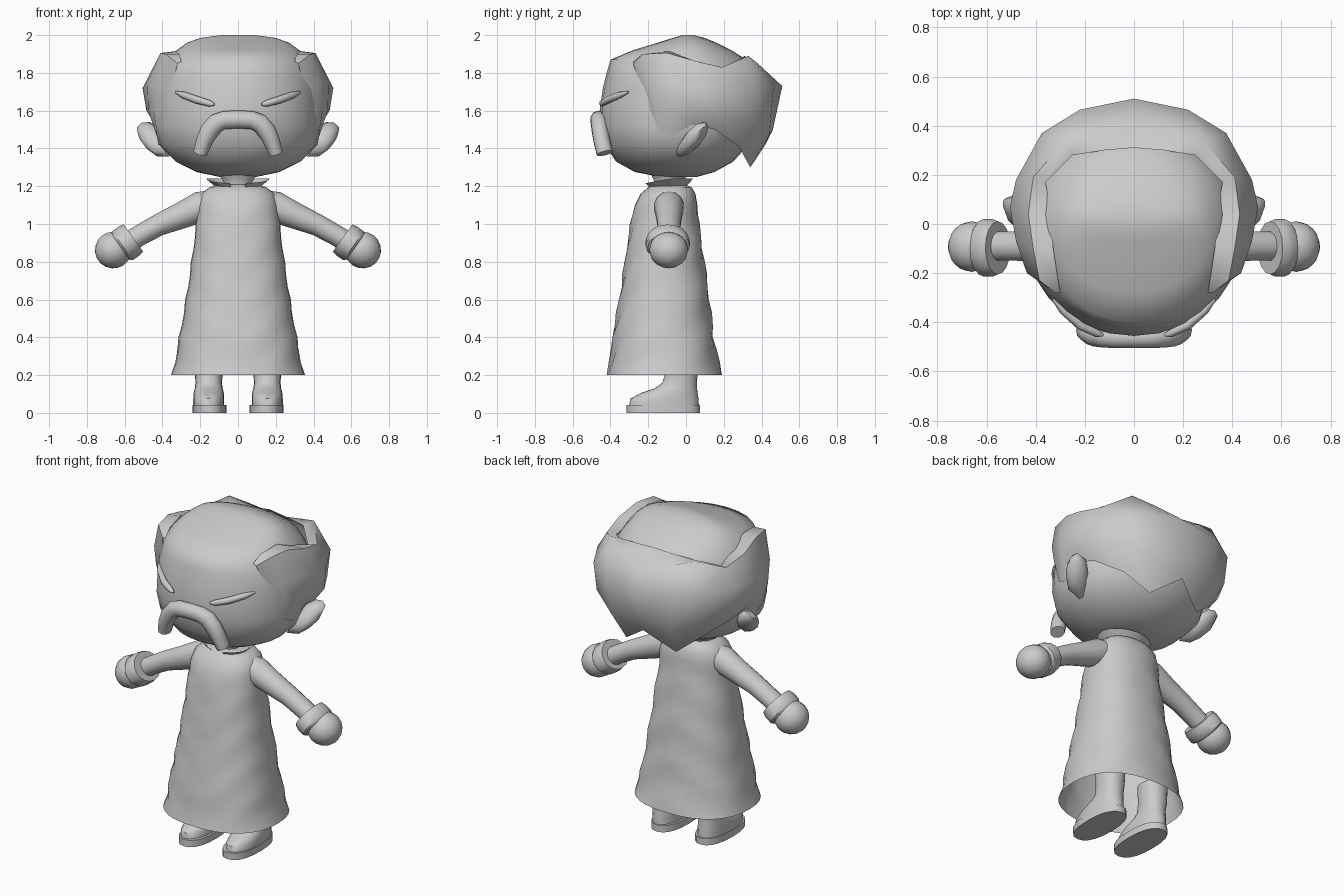
import bpy, bmesh, math
from mathutils import Vector

if "Cube" in bpy.data.objects:
    bpy.data.objects.remove(bpy.data.objects["Cube"])

grey = bpy.data.materials.new("clay grey")
grey.diffuse_color = (0.6, 0.6, 0.6, 1)
grey.use_nodes = True
grey.node_tree.nodes["Principled BSDF"].inputs["Base Color"].default_value = grey.diffuse_color


def finish(name, verts, faces, mirror=False, angle=50):
    mesh = bpy.data.meshes.new(name)
    mesh.from_pydata([tuple(v) for v in verts], [], faces)
    bm = bmesh.new()
    bm.from_mesh(mesh)
    bmesh.ops.recalc_face_normals(bm, faces=bm.faces)
    bm.to_mesh(mesh)
    bm.free()
    mesh.materials.append(grey)
    ob = bpy.data.objects.new(name, mesh)
    bpy.context.collection.objects.link(ob)
    bpy.context.view_layer.objects.active = ob
    ob.select_set(True)
    bpy.ops.object.shade_smooth_by_angle(angle=math.radians(angle))
    ob.select_set(False)
    if mirror:
        m = ob.modifiers.new("mirror", 'MIRROR')
        m.use_mirror_merge = True
        m.merge_threshold = 0.001
    return ob


def loft(name, rings, caps=(True, True), closed=True, **kw):
    n = len(rings[0])
    verts = [p for r in rings for p in r]
    faces = []
    for i in range(len(rings) - 1):
        for j in range(n if closed else n - 1):
            k = (j + 1) % n
            faces.append((i * n + j, i * n + k, (i + 1) * n + k, (i + 1) * n + j))
    if caps[0]:
        faces.append(tuple(range(n)))
    if caps[1]:
        faces.append(tuple(range(len(verts) - n, len(verts))))
    return finish(name, verts, faces, **kw)


def oval(z, hw, y0, y1, n=24, cx=0, power=2.0):
    """Horizontal superellipse ring between y0 and y1."""
    pts = []
    for i in range(n):
        a = 2 * math.pi * i / n
        c, s = math.cos(a), math.sin(a)
        x = math.copysign(abs(c) ** (2 / power), c) * hw
        y = math.copysign(abs(s) ** (2 / power), s) * (y1 - y0) / 2
        pts.append(Vector((cx + x, (y0 + y1) / 2 + y, z)))
    return pts


def tube(name, path, n=12, **kw):
    """Path of (x, y, z, radius in the xz plane, radius along the other side)."""
    pts = [Vector(p[:3]) for p in path]
    rings = []
    for i, p in enumerate(path):
        t = (pts[min(i + 1, len(pts) - 1)] - pts[max(i - 1, 0)]).normalized()
        u = Vector((0, 1, 0)).cross(t).normalized()
        v = t.cross(u)
        rings.append([pts[i] + u * p[3] * math.cos(2 * math.pi * k / n)
                      + v * p[4] * math.sin(2 * math.pi * k / n) for k in range(n)])
    return loft(name, rings, **kw)


# head
loft("head", [oval(*r, n=28, power=2.05) for r in [
    (1.25, .10, -.14, .06), (1.275, .22, -.27, .15), (1.33, .33, -.37, .25),
    (1.42, .42, -.43, .33), (1.52, .44, -.455, .37), (1.62, .435, -.455, .38),
    (1.72, .43, -.44, .38), (1.80, .41, -.42, .36), (1.87, .365, -.40, .32),
    (1.92, .325, -.28, .24), (1.96, .27, -.15, .16), (1.985, .2, -.07, .10),
    (2.0, .09, -.02, .04)]], angle=80)

# hair: right half as columns from the temple to the back seam, top to bottom
hair = [
    [(.30, -.28, 1.86), (.32, -.28, 1.85), (.355, -.23, 1.70), (.39, -.20, 1.60), (.415, -.17, 1.52)],
    [(.31, -.22, 1.90), (.385, -.23, 1.90), (.435, -.20, 1.74), (.45, -.16, 1.61), (.43, -.14, 1.49)],
    [(.33, -.09, 1.915), (.41, -.10, 1.905), (.48, -.07, 1.75), (.475, -.06, 1.60), (.43, -.08, 1.465)],
    [(.335, .02, 1.87), (.43, .04, 1.865), (.505, .07, 1.72), (.485, .05, 1.60), (.44, .04, 1.53)],
    [(.36, .17, 1.82), (.41, .19, 1.83), (.48, .18, 1.72), (.465, .18, 1.57), (.42, .15, 1.50)],
    [(.25, .28, 1.87), (.29, .33, 1.89), (.375, .37, 1.72), (.36, .36, 1.55), (.31, .28, 1.41)],
    [(.12, .30, 1.88), (.17, .38, 1.85), (.22, .465, 1.73), (.20, .44, 1.47), (.17, .34, 1.30)],
    [(0, .31, 1.89), (0, .41, 1.81), (0, .51, 1.73), (0, .46, 1.50), (0, .42, 1.42)]]
loft("hair", hair, caps=(False, False), closed=False, mirror=True, angle=60)

# ears: leaning cups, narrow at the lobe and pointed at the upper back
ear = []
for d, w, h in [(-.03, .05, .075), (.04, .075, .10), (.085, .06, .08), (.115, .025, .045)]:
    c = Vector((.41 + d * .95, .015 + d * .55, 1.435 + d * .35))
    ear.append([c + Vector((-.35, .8, .2)) * w * math.cos(k * math.pi / 5)
                + Vector((.28, .4, .9)) * h * math.sin(k * math.pi / 5) for k in range(10)])
loft("ear", ear, mirror=True)

# closed eyes
tube("eye", [(.125, -.452, 1.632, .006, .006), (.15, -.445, 1.638, .017, .016),
             (.22, -.412, 1.658, .02, .018), (.29, -.35, 1.683, .018, .017),
             (.33, -.305, 1.698, .006, .006)], n=8, mirror=True)

# drooping moustache
half = [(0, -.462, 1.553, .048), (.07, -.462, 1.551, .048), (.115, -.46, 1.535, .05),
        (.152, -.455, 1.492, .05), (.178, -.446, 1.44, .044), (.2, -.43, 1.375, .038)]
arch = [(-x, y, z, r, .045) for x, y, z, r in reversed(half[1:])]
arch += [(x, y, z, r, .045) for x, y, z, r in half]
tube("moustache", arch, n=10)

# neck and collar
loft("neck", [oval(z, r, -.09 - r, -.09 + r, n=14) for z, r in
              ((1.15, .08), (1.22, .075), (1.265, .10))])
collar = []
for r, z in [(.095, 1.185), (.125, 1.21), (.16, 1.24)]:
    row = []
    for k in range(17):
        a = math.radians(-75 + k * 330 / 16)
        dip = -.025 * max(0, -math.sin(a))
        row.append(Vector((r * 1.05 * math.cos(a), -.09 + r * .8 * math.sin(a), z + dip)))
    collar.append(row)
loft("collar", collar, caps=(False, False), closed=False)

# robe, open at the hem, with chevron folds
profile = [(.20, .355, -.42, .19), (.27, .335, -.405, .175), (.40, .312, -.39, .15),
           (.60, .277, -.355, .125), (.80, .247, -.325, .10), (1.0, .222, -.295, .07),
           (1.10, .212, -.27, .06), (1.16, .195, -.24, .05), (1.195, .15, -.20, .03),
           (1.21, .09, -.17, -.01)]
robe = []
for (za, *a), (zb, *b) in zip(profile, profile[1:]):
    steps = max(1, round((zb - za) / .06))
    for s in range(steps):
        t = s / steps
        z = za + (zb - za) * t
        ring = oval(z, *[p + (q - p) * t for p, q in zip(a, b)], n=32, power=2.35)
        for p in ring:
            lean = 30 if p.y < -.1 else -18
            amp = .026 if .22 < z < 1.1 else 0
            fold = 1 + amp * math.sin(z * 27 - abs(p.x) * lean) - amp * .3
            p.x *= 1 + (fold - 1) * .6
            p.y = -.11 + (p.y + .11) * fold
        robe.append(ring)
robe.append(oval(*profile[-1], n=32, power=2.35))
loft("robe", robe, caps=(False, True), angle=70)

# arms
tube("arm", [(.13, -.09, 1.10, .08, .08), (.20, -.09, 1.09, .082, .08),
             (.30, -.09, 1.045, .07, .07), (.42, -.09, .995, .058, .062),
             (.52, -.09, .94, .055, .06), (.60, -.09, .89, .055, .06)], n=14, mirror=True)

# cuffs and hands share the forearm direction
axis = Vector((.81, 0, -.58))


def along(origin, steps):
    return [(*(Vector(origin) + axis * d), r, s) for d, r, s in steps]


tube("cuff", along((.583, -.097, .905), [(-.036, .065, .075), (-.036, .088, .108),
     (-.01, .094, .117), (.035, .094, .117), (.047, .085, .105), (.047, .06, .07)]),
     n=16, mirror=True, angle=40)
tube("hand", along((.66, -.092, .862), [(.098 * math.sin(a), .097 * math.cos(a), .103 * math.cos(a))
     for a in [math.radians(-80 + 20 * i) for i in range(9)]]), n=16, mirror=True)

# boots
loft("sole", [oval(z, .09, -.315, .075, n=20, cx=.15, power=2.4) for z in (0, .042)],
     mirror=True)
loft("boot", [oval(*r, n=20, cx=.155, power=2.2) for r in [
    (.04, .082, -.30, .068), (.075, .082, -.295, .066), (.105, .08, -.24, .062),
    (.13, .074, -.165, .058), (.16, .07, -.125, .057), (.21, .074, -.11, .062),
    (.32, .08, -.11, .065)]], mirror=True)
